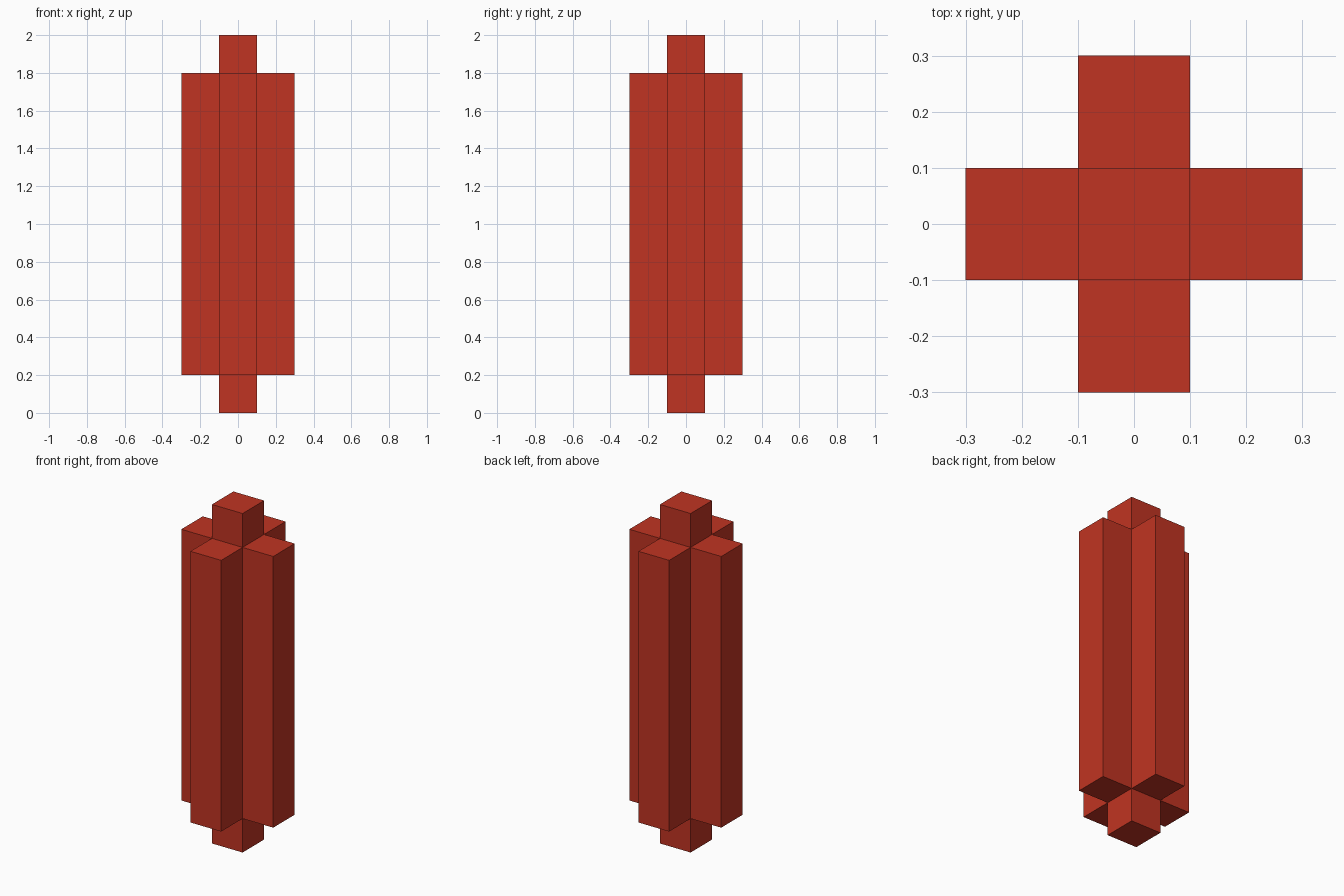
import bpy
import bmesh

cube = bpy.data.objects.get("Cube")
if cube:
    bpy.data.objects.remove(cube, do_unlink=True)

HALF = 0.1              # half width of the square core
FIN = 0.2               # how far each fin stands out
LEVELS = (0.0, 0.2, 1.8, 2.0)

# Single flat red
red = bpy.data.materials.new("brick red")
red.use_nodes = True
colour = (0.527, 0.034, 0.016, 1.0)
red.diffuse_color = colour
red.node_tree.nodes["Principled BSDF"].inputs["Base Color"].default_value = colour

bm = bmesh.new()

# Square core, stacked from rings at each level
corners = ((-HALF, -HALF), (HALF, -HALF), (HALF, HALF), (-HALF, HALF))
rings = [[bm.verts.new((x, y, z)) for x, y in corners] for z in LEVELS]
fin_faces = []
for level, (low, high) in enumerate(zip(rings, rings[1:])):
    for i in range(4):
        j = (i + 1) % 4
        face = bm.faces.new((low[i], low[j], high[j], high[i]))
        if level == 1:
            fin_faces.append(face)
bm.faces.new(rings[0][::-1])
bm.faces.new(rings[-1])
bm.normal_update()

# Four fins pushed straight out of the core's middle section
fins = bmesh.ops.extrude_discrete_faces(bm, faces=fin_faces)["faces"]
for face in fins:
    face.normal_update()
    bmesh.ops.translate(bm, verts=face.verts, vec=face.normal * FIN)
bmesh.ops.remove_doubles(bm, verts=bm.verts, dist=0.0001)
bmesh.ops.recalc_face_normals(bm, faces=bm.faces)

mesh = bpy.data.meshes.new("cross_pillar")
bm.to_mesh(mesh)
bm.free()
mesh.materials.append(red)
pillar = bpy.data.objects.new("cross_pillar", mesh)
bpy.context.collection.objects.link(pillar)
